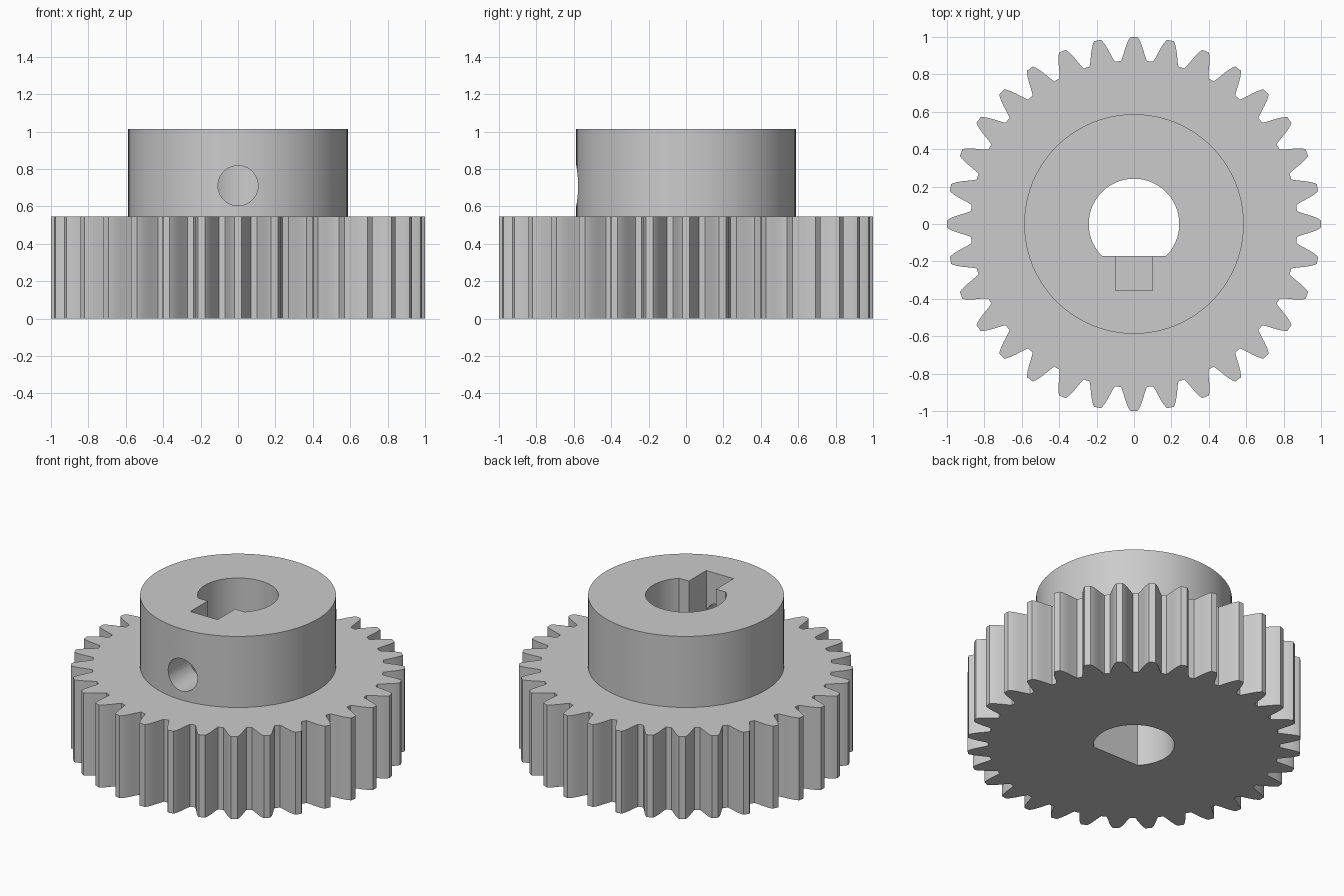
import bpy
import bmesh
from math import sin, cos, asin, pi, sqrt

TEETH = 32
GEAR_TOP, HUB_TOP = 0.545, 1.015
HUB_R, BORE_R, FLAT_Y = 0.587, 0.242, -0.172

if "Cube" in bpy.data.objects:
    bpy.data.objects.remove(bpy.data.objects["Cube"], do_unlink=True)

grey = bpy.data.materials.new("plain_grey")
grey.use_nodes = True
colour = (0.6, 0.6, 0.6, 1)
grey.diffuse_color = colour
grey.node_tree.nodes["Principled BSDF"].inputs["Base Color"].default_value = colour


def prism(name, outline, z0, z1):
    """Extrude a counter-clockwise outline between two heights."""
    bm = bmesh.new()
    base = bm.faces.new([bm.verts.new((x, y, z0)) for x, y in outline])
    ext = bmesh.ops.extrude_face_region(bm, geom=[base])
    for v in ext["geom"]:
        if isinstance(v, bmesh.types.BMVert):
            v.co.z = z1
    bmesh.ops.recalc_face_normals(bm, faces=bm.faces)
    mesh = bpy.data.meshes.new(name)
    bm.to_mesh(mesh)
    bm.free()
    mesh.materials.append(grey)
    ob = bpy.data.objects.new(name, mesh)
    bpy.context.collection.objects.link(ob)
    return ob


def arc(radius, start, end, n):
    return [(radius * cos(start + (end - start) * i / n),
             radius * sin(start + (end - start) * i / n)) for i in range(n)]


def apply_boolean(target, tool, operation):
    mod = target.modifiers.new(tool.name, "BOOLEAN")
    mod.operation, mod.solver, mod.object = operation, "EXACT", tool
    bpy.ops.object.select_all(action="DESELECT")
    bpy.context.view_layer.objects.active = target
    target.select_set(True)
    bpy.ops.object.modifier_apply(modifier=mod.name)
    bpy.data.objects.remove(tool, do_unlink=True)


# Toothed wheel: (radius, half width) along one flank, mirrored and repeated
flank = [(0.874, 0.069), (0.895, 0.061), (0.92, 0.053), (0.943, 0.046),
         (0.97, 0.036), (0.988, 0.027), (1.0, 0.019)]
tooth = [(r, -asin(w / r)) for r, w in flank]
tooth += [(r, -a) for r, a in reversed(tooth)]
outline = []
for i in range(TEETH):
    turn = 2 * pi * i / TEETH
    outline += [(r * cos(a + turn), r * sin(a + turn)) for r, a in tooth]
gear = prism("spur_gear", outline, 0, GEAR_TOP)

# Hub on top of the wheel
hub = prism("hub", arc(HUB_R, 0, 2 * pi, 96), 0.3, HUB_TOP)
apply_boolean(gear, hub, "UNION")

# Shaft bore with one flat side
a = asin(FLAT_Y / BORE_R)
bore_outline = arc(BORE_R, a, pi - a, 64)
bore_outline.append((-sqrt(BORE_R ** 2 - FLAT_Y ** 2), FLAT_Y))
apply_boolean(gear, prism("bore", bore_outline, -0.1, 1.2), "DIFFERENCE")

# Nut slot beside the flat, open at the top
slot = [(-0.1, -0.355), (0.1, -0.355), (0.1, -0.1), (-0.1, -0.1)]
apply_boolean(gear, prism("nut_slot", slot, 0.6, 1.2), "DIFFERENCE")

# Set screw hole through the front of the hub
screw = prism("screw_hole", arc(0.107, 0, 2 * pi, 40), 0, 0.7)
screw.rotation_euler.x = pi / 2
screw.location = (0, -0.1, 0.711)
bpy.context.view_layer.update()
apply_boolean(gear, screw, "DIFFERENCE")

bpy.ops.object.select_all(action="DESELECT")
gear.select_set(True)
bpy.context.view_layer.objects.active = gear
bpy.ops.object.shade_smooth_by_angle(angle=0.5)
